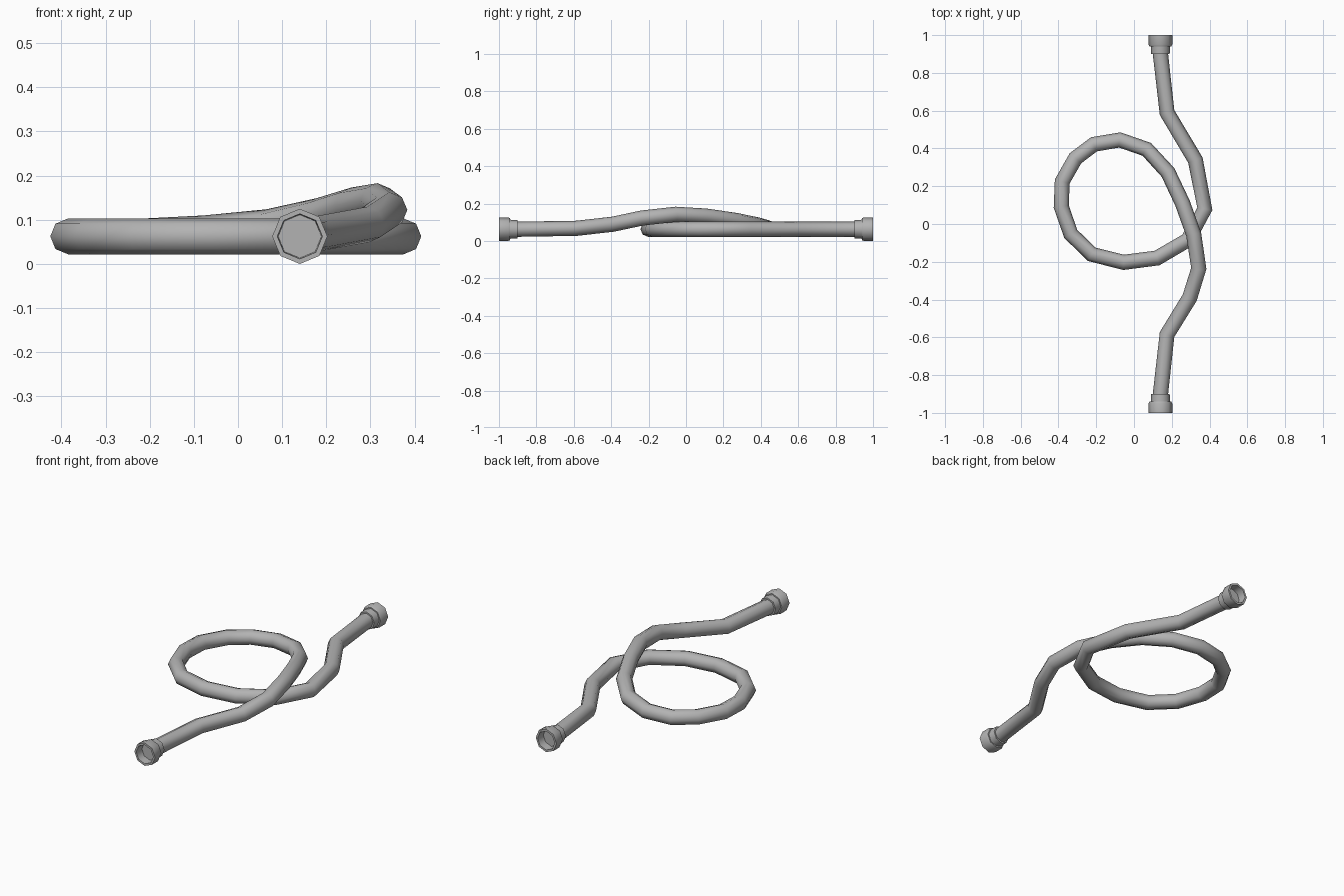
import bpy, bmesh, math
from mathutils import Vector

cube = bpy.data.objects.get("Cube")
if cube:
    bpy.data.objects.remove(cube, do_unlink=True)

SIDES = 8
AXIS_Z = 0.0625

grey = bpy.data.materials.new("hose grey")
grey.use_nodes = True
colour = (0.45, 0.45, 0.45, 1)
grey.diffuse_color = colour
grey.node_tree.nodes["Principled BSDF"].inputs["Base Color"].default_value = colour


def tube(name, rings, angle):
    """Skin a list of (centre, direction, radius) rings and cap both ends."""
    bm = bmesh.new()
    loops = []
    for centre, direction, radius in rings:
        side = direction.cross(Vector((0, 0, 1))).normalized()
        up = side.cross(direction).normalized()
        loop = []
        for i in range(SIDES):
            a = math.tau * i / SIDES
            loop.append(bm.verts.new(centre + radius * (side * math.cos(a) + up * math.sin(a))))
        loops.append(loop)
    for a, b in zip(loops, loops[1:]):
        for i in range(SIDES):
            j = (i + 1) % SIDES
            bm.faces.new((a[i], a[j], b[j], b[i]))
    bm.faces.new(loops[0])
    bm.faces.new(loops[-1])
    bmesh.ops.recalc_face_normals(bm, faces=bm.faces)
    mesh = bpy.data.meshes.new(name)
    bm.to_mesh(mesh)
    bm.free()
    mesh.materials.append(grey)
    obj = bpy.data.objects.new(name, mesh)
    bpy.context.collection.objects.link(obj)
    bpy.ops.object.select_all(action="DESELECT")
    obj.select_set(True)
    bpy.context.view_layer.objects.active = obj
    bpy.ops.object.shade_smooth_by_angle(angle=math.radians(angle))
    return obj


# Hose: centre line with one loop that climbs over itself (x, y, rise)
path = [
    (0.14, -0.95, 0), (0.14, -0.90, 0), (0.175, -0.585, 0.005),
    (0.295, -0.39, 0.027), (0.343, -0.235, 0.06), (0.316, -0.055, 0.08),
    (0.257, 0.11, 0.07), (0.18, 0.273, 0.046), (0.068, 0.395, 0.021),
    (-0.075, 0.445, 0.007), (-0.212, 0.422, 0), (-0.31, 0.348, 0),
    (-0.38, 0.225, 0), (-0.385, 0.092, 0), (-0.335, -0.052, 0),
    (-0.225, -0.16, 0), (-0.055, -0.203, 0), (0.122, -0.18, 0),
    (0.285, -0.085, 0), (0.375, 0.08, 0), (0.325, 0.338, 0),
    (0.175, 0.59, 0), (0.14, 0.90, 0), (0.14, 0.95, 0),
]
points = [Vector((x, y, AXIS_Z + rise)) for x, y, rise in path]
hose_rings = []
for i, p in enumerate(points):
    before = (p - points[max(i - 1, 0)]).normalized()
    after = (points[min(i + 1, len(points) - 1)] - p).normalized()
    hose_rings.append((p, (before + after).normalized(), 0.0405))
tube("hose", hose_rings, 75)

# Couplings: stepped collar, wide nut and a hollow mouth (distance, radius)
profile = [(0.90, 0.049), (0.94, 0.051), (0.94, 0.058), (0.95, 0.0625),
           (1.0, 0.0625), (1.0, 0.051), (0.955, 0.049)]
for name, sign in (("front_coupling", -1), ("back_coupling", 1)):
    axis = Vector((0, sign, 0))
    tube(name, [(Vector((0.14, sign * d, AXIS_Z)), axis, r) for d, r in profile], 60)
